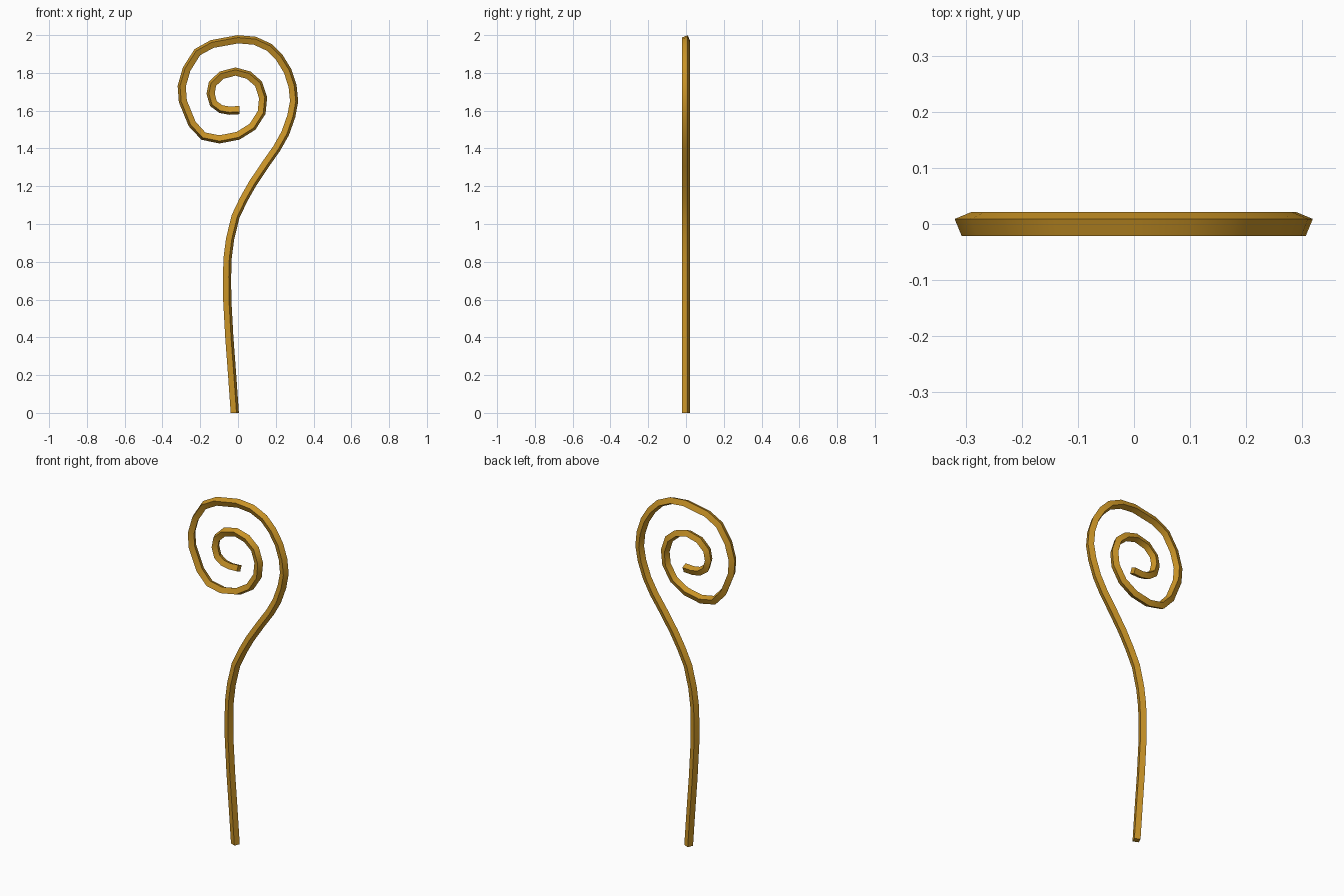
import bpy, bmesh, math
from mathutils import Vector

if "Cube" in bpy.data.objects:
    bpy.data.objects.remove(bpy.data.objects["Cube"])

# Centre line of the crook (x, z), from foot to inner end of the spiral
PATH = [(-.017, 0), (-.031, .20), (-.046, .40), (-.057, .60), (-.058, .72), (-.055, .82),
        (-.042, .92), (-.013, 1.04), (.03, 1.13), (.078, 1.215), (.145, 1.315),
        (.205, 1.40), (.250, 1.48), (.282, 1.57), (.297, 1.65), (.289, 1.73),
        (.263, 1.81), (.220, 1.88), (.166, 1.935), (.09, 1.97), (0, 1.978),
        (-.137, 1.953), (-.215, 1.91), (-.272, 1.82), (-.298, 1.73), (-.292, 1.65),
        (-.243, 1.53), (-.183, 1.465), (-.098, 1.448), (0, 1.467), (.077, 1.515),
        (.125, 1.59), (.133, 1.668), (.109, 1.742), (.056, 1.788), (-.013, 1.807),
        (-.087, 1.788), (-.135, 1.742), (-.145, 1.69), (-.13, 1.637), (-.09, 1.608),
        (-.045, 1.60), (.008, 1.603)]
RADIUS = .0235
TWIST = math.radians(22.5)

gold = bpy.data.materials.new("gold")
gold.diffuse_color = (.60, .30, .02, 1)
gold.use_nodes = True
gold.node_tree.nodes["Principled BSDF"].inputs["Base Color"].default_value = gold.diffuse_color

# Sweep a twisted square section along the path
pts = [Vector((x, 0, z)) for x, z in PATH]
bm = bmesh.new()
rings = []
for i, p in enumerate(pts):
    if i == 0:
        t = Vector((0, 0, 1))
    elif i == len(pts) - 1:
        t = Vector((1, 0, 0))
    else:
        t = ((pts[i + 1] - p).normalized() + (p - pts[i - 1]).normalized()).normalized()
    out = Vector((t.z, 0, -t.x))
    ring = []
    for k in range(4):
        a = TWIST + k * math.pi / 2
        ring.append(bm.verts.new(p + RADIUS * (math.cos(a) * out + math.sin(a) * Vector((0, 1, 0)))))
    rings.append(ring)
for a, b in zip(rings, rings[1:]):
    for k in range(4):
        n = (k + 1) % 4
        bm.faces.new((a[k], a[n], b[n], b[k]))
bm.faces.new(rings[0][::-1])
bm.faces.new(rings[-1])
bmesh.ops.recalc_face_normals(bm, faces=bm.faces[:])

mesh = bpy.data.meshes.new("spiral_staff")
bm.to_mesh(mesh)
bm.free()
mesh.materials.append(gold)
staff = bpy.data.objects.new("spiral_staff", mesh)
bpy.context.collection.objects.link(staff)
bpy.context.view_layer.objects.active = staff
staff.select_set(True)
bpy.ops.object.shade_smooth_by_angle(angle=math.radians(35))
